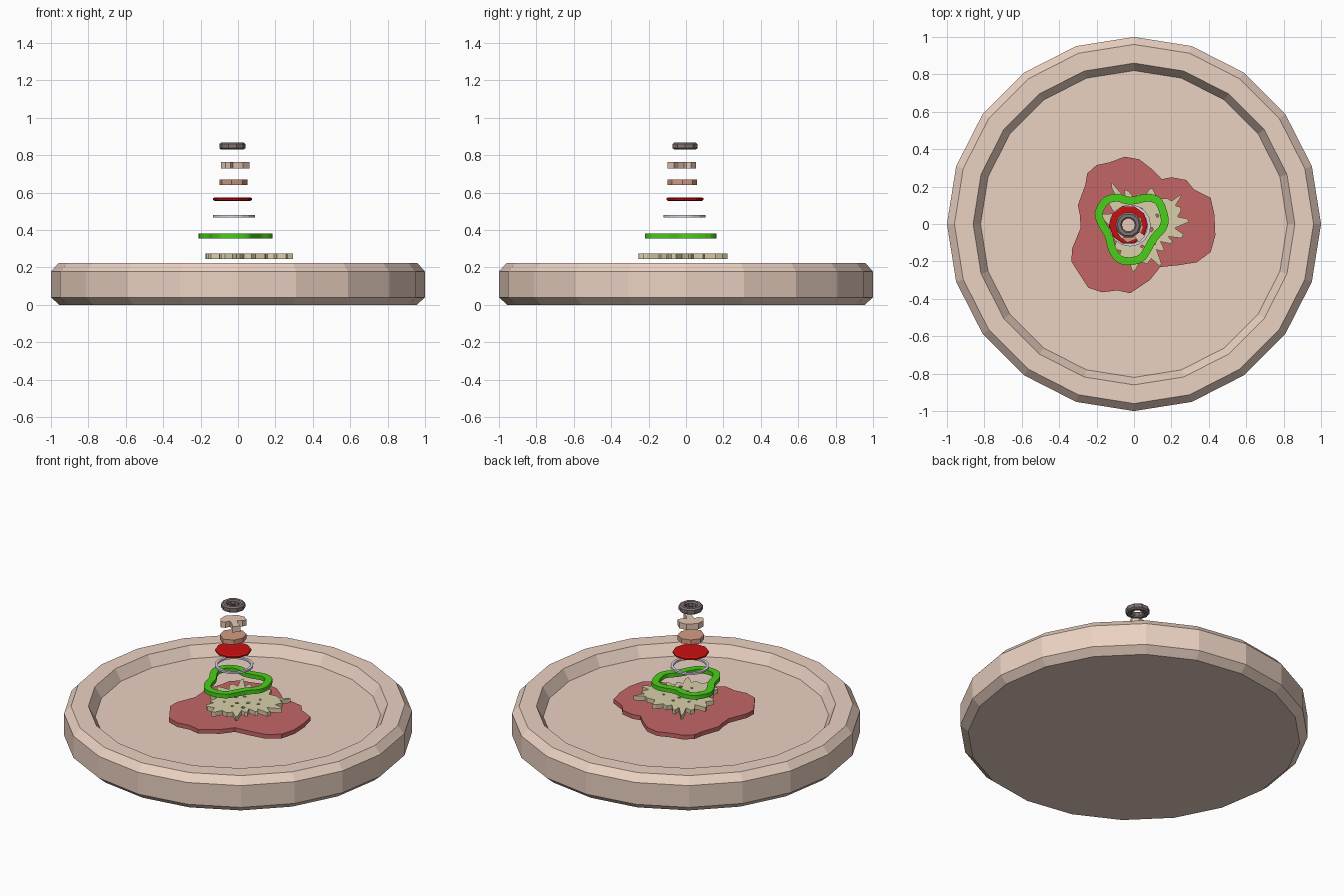
import bpy, bmesh, math, random
from math import sin, cos, pi
from mathutils import Vector

if "Cube" in bpy.data.objects:
    bpy.data.objects.remove(bpy.data.objects["Cube"])

random.seed(4)


def finish(name, mesh, color):
    mat = bpy.data.materials.new(name + "_colour")
    mat.diffuse_color = (*color, 1)
    mat.use_nodes = True
    mat.node_tree.nodes["Principled BSDF"].inputs["Base Color"].default_value = mat.diffuse_color
    mesh.materials.clear()
    mesh.materials.append(mat)
    ob = bpy.data.objects.new(name, mesh)
    bpy.context.collection.objects.link(ob)
    return ob


def slab(name, loops, z0, z1, color):
    """Flat slice: first loop is the outline, the others are holes."""
    cu = bpy.data.curves.new(name, 'CURVE')
    cu.dimensions, cu.fill_mode, cu.extrude = '2D', 'BOTH', (z1 - z0) / 2
    for loop in loops:
        sp = cu.splines.new('POLY')
        sp.points.add(len(loop) - 1)
        for p, (x, y) in zip(sp.points, loop):
            p.co = (x, y, 0, 1)
        sp.use_cyclic_u = True
    tmp = bpy.data.objects.new(name + "_tmp", cu)
    bpy.context.collection.objects.link(tmp)
    bpy.context.view_layer.update()
    mesh = bpy.data.meshes.new_from_object(
        tmp.evaluated_get(bpy.context.evaluated_depsgraph_get()))
    bpy.data.objects.remove(tmp)
    bm = bmesh.new()
    bm.from_mesh(mesh)
    bmesh.ops.remove_doubles(bm, verts=bm.verts, dist=1e-4)
    bmesh.ops.recalc_face_normals(bm, faces=bm.faces)
    for f in bm.faces:
        f.smooth = False
    bm.to_mesh(mesh)
    bm.free()
    ob = finish(name, mesh, color)
    ob.location.z = (z0 + z1) / 2
    return ob


def lathe(name, profile, sides, center, color, closed=False):
    """Turn an (r, z) profile round the z axis; open profiles get end caps."""
    bm = bmesh.new()
    rings = [[bm.verts.new((center[0] + r * cos(2 * pi * i / sides),
                            center[1] + r * sin(2 * pi * i / sides), z))
              for i in range(sides)] for r, z in profile]
    pairs = list(zip(rings, rings[1:]))
    if closed:
        pairs.append((rings[-1], rings[0]))
    else:
        bm.faces.new(rings[0])
        bm.faces.new(rings[-1])
    for a, b in pairs:
        for i in range(sides):
            j = (i + 1) % sides
            bm.faces.new((a[i], a[j], b[j], b[i]))
    bmesh.ops.recalc_face_normals(bm, faces=bm.faces)
    mesh = bpy.data.meshes.new(name)
    bm.to_mesh(mesh)
    bm.free()
    return finish(name, mesh, color)


def smooth_loop(pts, n=3):
    """Closed Catmull-Rom curve through the points."""
    out, v = [], [Vector(p) for p in pts]
    for i in range(len(v)):
        a, b, c, d = (v[(i + k - 1) % len(v)] for k in range(4))
        for t in (k / n for k in range(n)):
            out.append(0.5 * (2 * b + (c - a) * t + (2 * a - 5 * b + 4 * c - d) * t * t
                              + (3 * b - a - 3 * c + d) * t ** 3))
    return out


def inset(loop, w):
    """Offset a counter-clockwise loop inwards."""
    res = []
    for i, p in enumerate(loop):
        t = (loop[(i + 1) % len(loop)] - loop[i - 1]).normalized()
        res.append(p + Vector((-t.y, t.x)) * w)
    return res


# dished crust
lathe("crust", [(0.955, 0), (1, 0.04), (1, 0.178), (0.96, 0.223), (0.86, 0.223), (0.82, 0.155)],
      20, (0, 0), (0.83, 0.64, 0.54))

# sauce puddle
sauce = [(-.05, .36), (.03, .345), (.10, .29), (.15, .24), (.2, .25), (.28, .235), (.32, .185),
         (.41, .14), (.43, .05), (.435, -.06), (.41, -.15), (.335, -.205), (.24, -.22),
         (.14, -.23), (.085, -.30), (-.02, -.37), (-.09, -.355), (-.17, -.365), (-.245, -.34),
         (-.30, -.255), (-.335, -.2), (-.33, -.13), (-.285, -.02), (-.29, .05), (-.3, .1),
         (-.26, .21), (-.25, .27), (-.2, .315), (-.13, .33)]
slab("sauce", [sauce], 0.178, 0.205, (0.55, 0.13, 0.13))

# ragged cheese with little holes
tips = [(.29, .02), (.25, .08), (.25, .155), (.19, .13), (.09, .19), (.03, .16), (-.04, .18),
        (-.12, .21), (-.13, .12), (-.17, .04), (-.15, -.06), (-.10, -.13), (-.08, -.2),
        (0, -.25), (.06, -.21), (.145, -.22), (.155, -.14), (.20, -.10), (.26, -.065)]
mid = Vector((.04, -.02))
cheese = []
for i, p in enumerate(tips):
    a, b = Vector(p), Vector(tips[(i + 1) % len(tips)])
    side = (b - a) * 0.22
    notch = (a + b) / 2 + (mid - (a + b) / 2) * random.uniform(.12, .28)
    cheese += [a - side * .6, a + side * .6, notch]
holes = []
for ring, n in ((.05, 4), (.1, 8)):
    for i in range(n):
        t = 2 * pi * (i + random.uniform(-.2, .2)) / n
        c = mid + Vector((cos(t) * 1.1, sin(t))) * ring
        holes.append([c + Vector((cos(k * pi / 2 + t), sin(k * pi / 2 + t)))
                      * random.uniform(.007, .016) for k in range(4)])
slab("cheese", [cheese] + holes, 0.246, 0.274, (0.70, 0.63, 0.40))

# three-lobed pepper ring
pepper = smooth_loop([(.185, .03), (.15, .13), (.08, .162), (-.02, .145), (-.09, .162), (-.165, .14),
                      (-.21, .06), (-.19, -.01), (-.155, -.07), (-.135, -.145), (-.09, -.205),
                      (-.02, -.22), (.05, -.2), (.085, -.155), (.125, -.085), (.17, -.035)][0:])
slab("pepper_ring", [pepper, inset(pepper, .042)], 0.355, 0.381, (0.07, 0.62, 0.01))

# onion ring
lathe("onion_ring", [(.112, .468), (.112, .48), (.095, .48), (.095, .468)], 16,
      (-.022, -.008), (.68, .66, .78), closed=True)

# salami disc with chamfered rims
lathe("salami", [(.095, .556), (.104, .561), (.104, .57), (.095, .575)], 10,
      (-.03, -.005), (.60, .005, .005))

# ham chunk
ham = [(.05, -.02), (.035, .035), (-.01, .06), (-.065, .045), (-.1, 0), (-.085, -.06),
       (-.035, -.1), (.025, -.075)]
slab("ham", [ham], 0.64, 0.67, (0.65, 0.33, 0.23))

# mushroom slice, half outline mirrored, stem pointing front right
half = [(.025, .09), (.018, .05), (.022, .012), (.05, .022), (.075, .01), (.07, -.03), (.035, -.062)]
outline = half + [(-u, v) for u, v in reversed(half)]
s = math.sqrt(.5)
slab("mushroom", [[((u + v) * s - .02, (u - v) * s - .018) for u, v in outline]],
     0.728, 0.765, (0.80, 0.58, 0.46))

# olive ring
lathe("olive", [(.06, .83), (.07, .838), (.07, .86), (.06, .868), (.042, .868), (.035, .86),
                (.035, .838), (.042, .83)], 10, (-.03, -.005), (.22, .17, .17), closed=True)
